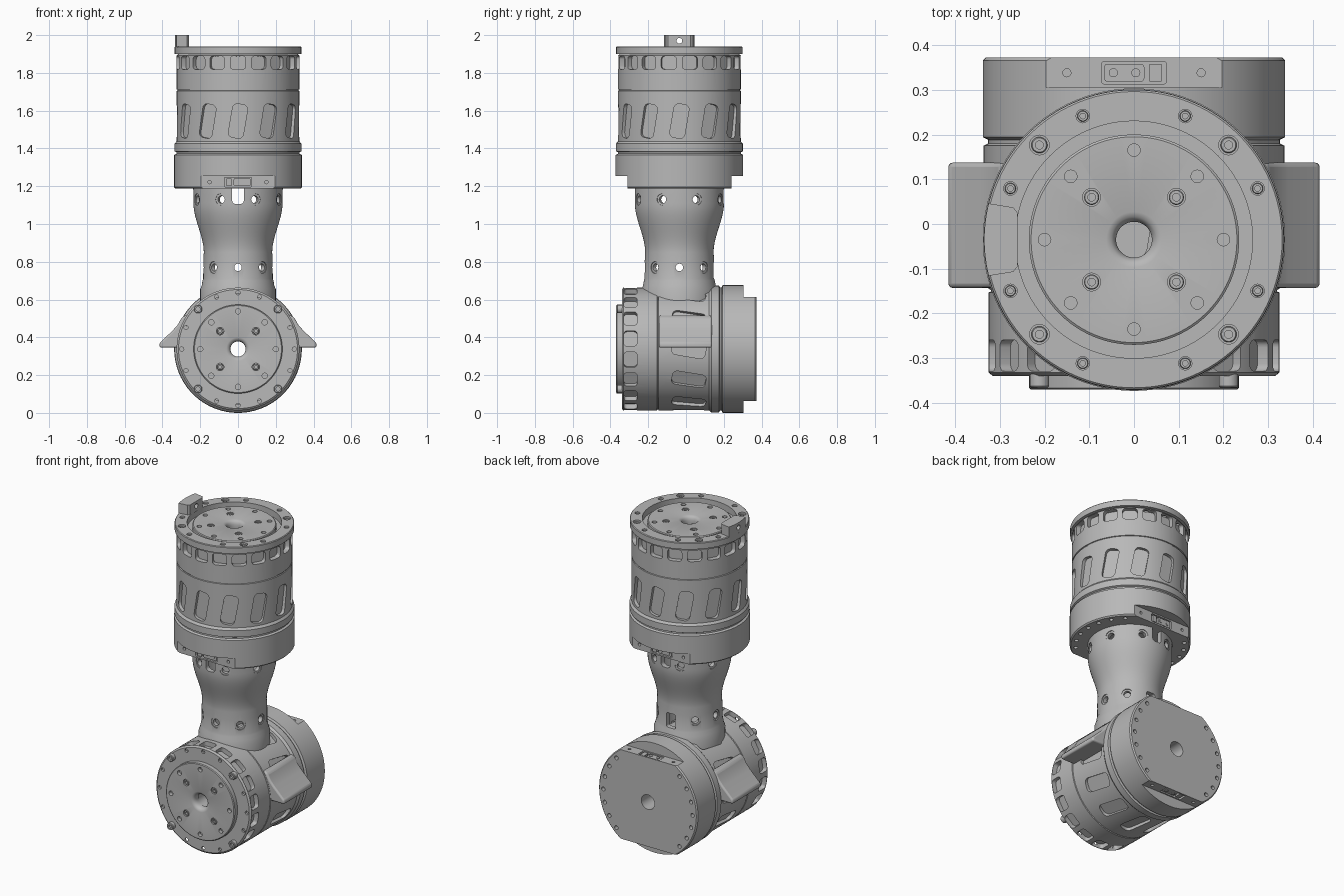
import bpy, bmesh
from math import sin, cos, pi, radians
from mathutils import Matrix

old = bpy.data.objects.get("Cube")
if old:
    bpy.data.objects.remove(old, do_unlink=True)

GREY = (0.48, 0.48, 0.48, 1)
metal = bpy.data.materials.new("machined_grey")
metal.diffuse_color = GREY
metal.use_nodes = True
metal.node_tree.nodes["Principled BSDF"].inputs["Base Color"].default_value = GREY
parts = []
I4 = Matrix.Identity(4)


def shift(x, y, z):
    return Matrix.Translation((x, y, z))


def radial(a, r, z):
    """Frame on a cylinder wall: x along the tangent, y up, z outward."""
    s, c = sin(a), cos(a)
    return shift(r * c, r * s, z) @ Matrix(((-s, 0, c), (c, 0, s), (0, 1, 0))).to_4x4()


def circle(r, n=20):
    return [(r * cos(2 * pi * i / n), r * sin(2 * pi * i / n)) for i in range(n)]


def rounded(w, h, r, n=4):
    pts = []
    for k, (sx, sy) in enumerate(((1, 1), (-1, 1), (-1, -1), (1, -1))):
        for i in range(n + 1):
            a = (k + i / n) * pi / 2
            pts.append((sx * (w / 2 - r) + r * cos(a), sy * (h / 2 - r) + r * sin(a)))
    return pts


def prism(bm, pts, z0, z1, mat=I4):
    lo = [bm.verts.new(mat @ shift(x, y, z0).translation) for x, y in pts]
    hi = [bm.verts.new(mat @ shift(x, y, z1).translation) for x, y in pts]
    bm.faces.new(lo[::-1])
    bm.faces.new(hi)
    for i in range(len(pts)):
        j = (i + 1) % len(pts)
        bm.faces.new((lo[i], lo[j], hi[j], hi[i]))


def lathe(bm, profile, mat=I4, n=96):
    """Spin a closed outline of (radius, height) points around z."""
    rings = [[bm.verts.new(mat @ shift(r * cos(2 * pi * i / n), r * sin(2 * pi * i / n), z).translation)
              for i in range(n)] for r, z in profile]
    for k, ring in enumerate(rings):
        m = (k + 1) % len(rings)
        if profile[k][0] == 0 and profile[m][0] == 0:
            continue
        for i in range(n):
            j = (i + 1) % n
            bm.faces.new((ring[i], ring[j], rings[m][j], rings[m][i]))
    bmesh.ops.remove_doubles(bm, verts=bm.verts[:], dist=1e-6)


def bolt(bm, r, mat):
    lathe(bm, [(0, -.012), (r * .5, -.012), (r * .5, 0), (r * .88, 0),
               (r, -.003), (r, -.03), (0, -.03)], mat, 18)


def to_mesh(name, bm):
    bmesh.ops.recalc_face_normals(bm, faces=bm.faces[:])
    me = bpy.data.meshes.new(name)
    bm.to_mesh(me)
    bm.free()
    me.materials.append(metal)
    return me


def place(name, me, mat=I4):
    ob = bpy.data.objects.new(name, me)
    bpy.context.scene.collection.objects.link(ob)
    ob.matrix_world = mat
    parts.append(ob)
    return ob


def cut(me, *cutters):
    """Subtract each cutter in turn and return the resulting mesh."""
    for bm in cutters:
        body = bpy.data.objects.new("body_work", me)
        tool = bpy.data.objects.new("cutter", to_mesh("cutter", bm))
        tool.hide_render = True
        for ob in (body, tool):
            bpy.context.scene.collection.objects.link(ob)
        mod = body.modifiers.new("cut", "BOOLEAN")
        mod.operation, mod.solver, mod.object = "DIFFERENCE", "EXACT", tool
        bpy.context.view_layer.update()
        dg = bpy.context.evaluated_depsgraph_get()
        me = bpy.data.meshes.new_from_object(body.evaluated_get(dg))
        bpy.data.objects.remove(body)
        bpy.data.objects.remove(tool)
    return me


SIDES = (pi / 2, -pi / 2)
DIAGONALS = [pi / 4 + k * pi / 2 for k in range(4)]
RIM = [k * pi / 8 for k in range(16)]

# Motor housing, front face at height 0 and the back cap below
bm = bmesh.new()
lathe(bm, [(.045, 0), (.315, 0), (.325, -.008), (.325, -.187), (.32, -.189), (.32, -.193),
           (.325, -.195), (.325, -.462), (.336, -.475), (.336, -.515), (.326, -.52),
           (.326, -.528), (.338, -.534), (.338, -.705), (.331, -.712), (.045, -.712)])
main, detail = bmesh.new(), bmesh.new()
for k in range(18):
    prism(main, rounded(.082, .07, .017), -.03, .04, radial(radians(10 + 20 * k), .325, -.046))
for k in range(12):
    tilt = Matrix.Rotation(-.17, 4, "Z")
    prism(main, rounded(.08, .18, .025), -.02, .04, radial(k * pi / 6, .325, -.355) @ tilt)
for a in SIDES:
    prism(main, rounded(.8, .1, .01), 0, .2, radial(a, .275, -.695))
    prism(detail, rounded(.145, .05, .006), -.03, .04, radial(a, .275, -.678))
    for x in (-.15, .15):
        prism(detail, circle(.009), -.02, .03, radial(a, .275, -.678) @ shift(x, 0, 0))
for side in (0, pi):
    for k in range(-3, 4):
        a = side + k * pi / 12
        prism(detail, circle(.012), -.74, -.685, shift(.305 * cos(a), .305 * sin(a), 0))
for k, a in enumerate(RIM):
    if k % 4 != 2:
        prism(detail, circle(.011), -.012, .02, shift(.298 * cos(a), .298 * sin(a), 0))
housing = cut(to_mesh("motor_housing", bm), main, detail)

# Output rotor with a bolt pattern
bm = bmesh.new()
lathe(bm, [(.04, .005), (.044, .018), (.051, .026), (.062, .03), (.23, .03), (.235, .026),
           (.235, -.01), (.04, -.01)])
holes = bmesh.new()
for k in range(8):
    a = k * pi / 4
    prism(holes, circle(.014), .008, .05, shift(.2 * cos(a), .2 * sin(a), 0))
for a in DIAGONALS:
    prism(holes, circle(.02), .01, .05, shift(.134 * cos(a), .134 * sin(a), 0))
rotor = cut(to_mesh("output_rotor", bm), holes)
bm = bmesh.new()
for a in DIAGONALS:
    bolt(bm, .017, shift(.134 * cos(a), .134 * sin(a), .027))
rotor_bolts = to_mesh("rotor_bolts", bm)

# Cable sockets in the two flats of the back cap
bm = bmesh.new()
for a in SIDES:
    f = radial(a, .275, -.678)
    prism(bm, rounded(.09, .04, .008), -.032, -.004, f @ shift(.022, 0, 0))
    prism(bm, rounded(.028, .04, .003), -.032, -.002, f @ shift(-.048, 0, 0))
    for x in (-.004, .046):
        prism(bm, circle(.01), -.01, .001, f @ shift(x, 0, 0))
sockets = to_mesh("cable_sockets", bm)

UPPER = shift(0, -.035, 1.9)
LOWER = shift(0, -.34, .338) @ Matrix.Rotation(pi / 2, 4, "X")
for level, frame in (("upper", UPPER), ("lower", LOWER)):
    for me in (housing, rotor, rotor_bolts, sockets):
        place(level + "_" + me.name.split(".")[0], me, frame)

# Upper mounting flange with twelve bolts
bm, holes, heads = bmesh.new(), bmesh.new(), bmesh.new()
lathe(bm, [(.265, 0), (.265, .04), (.331, .04), (.335, .036), (.335, 0)])
for k, a in enumerate(RIM):
    if k % 4:
        big = .022 if k % 4 == 2 else .015
        spot = shift(.299 * cos(a), .299 * sin(a), 0)
        prism(holes, circle(big), .02, .06, spot)
        bolt(heads, big * .82, spot @ shift(0, 0, .033))
place("upper_flange", cut(to_mesh("flange", bm), holes), UPPER)
place("flange_bolts", to_mesh("flange_bolts", heads), UPPER)

# Stop tab on the flange
bm, hole = bmesh.new(), bmesh.new()
arc = [radians(166 + 4 * i) for i in range(8)]
prism(bm, [(.335 * cos(a), .335 * sin(a)) for a in arc]
      + [(-.27, -.072), (-.26, -.06), (-.26, .06), (-.27, .072)], .036, .1)
prism(hole, circle(.015), -.1, .1, radial(pi, .3, .07))
place("stop_tab", cut(to_mesh("stop_tab", bm), hole), UPPER)

# Protruding screws on the front of the lower motor
bm = bmesh.new()
for a in DIAGONALS:
    bolt(bm, .022, shift(.299 * cos(a), .299 * sin(a), .025))
place("front_screws", to_mesh("front_screws", bm), LOWER)

# Hollow neck joining the motors
bm = bmesh.new()
outer = [(.2, .56), (.2, .655), (.192, .675), (.188, .7), (.184, .71), (.184, .8)]
for i in range(13):
    t = i / 12
    outer.append((.181 + .055 * t * t * (3 - 2 * t), .85 + .26 * t))
lathe(bm, outer + [(.237, 1.19), (.205, 1.19), (.205, 1.1), (.155, .9), (.155, .56)])
bores, seats = bmesh.new(), bmesh.new()
for k in range(8):
    for a, r, z in ((pi / 8 + k * pi / 4, .237, 1.13), (k * pi / 4, .184, .77)):
        if k == 2 and z < 1:
            prism(bores, rounded(.06, .09, .01), -.08, .05, radial(a, r, .755))
            continue
        prism(bores, circle(.02), -.08, .05, radial(a, r, z))
        prism(seats, circle(.031), -.006, .05, radial(a, r, z))
for a in SIDES:
    prism(bores, rounded(.062, .16, .02), -.08, .05, radial(a, .237, 1.185))
place("neck", cut(to_mesh("neck", bm), bores, seats), shift(0, -.035, 0))

# Side wings on the lower motor
for name, s in (("left_wing", 1), ("right_wing", -1)):
    bm = bmesh.new()
    outline = [(.27, .345), (.415, .345), (.415, .37), (.345, .437), (.318, .468), (.298, .505), (.27, .52)]
    prism(bm, [(s * x, z) for x, z in outline], -.137, .143, Matrix.Rotation(pi / 2, 4, "X"))
    bev = place(name, to_mesh(name, bm)).modifiers.new("soft_edges", "BEVEL")
    bev.width, bev.segments = .01, 3

# Smooth shading with crisp edges
for ob in bpy.context.view_layer.objects:
    ob.select_set(ob in parts)
bpy.context.view_layer.objects.active = parts[0]
bpy.ops.object.shade_smooth_by_angle(angle=radians(30))
